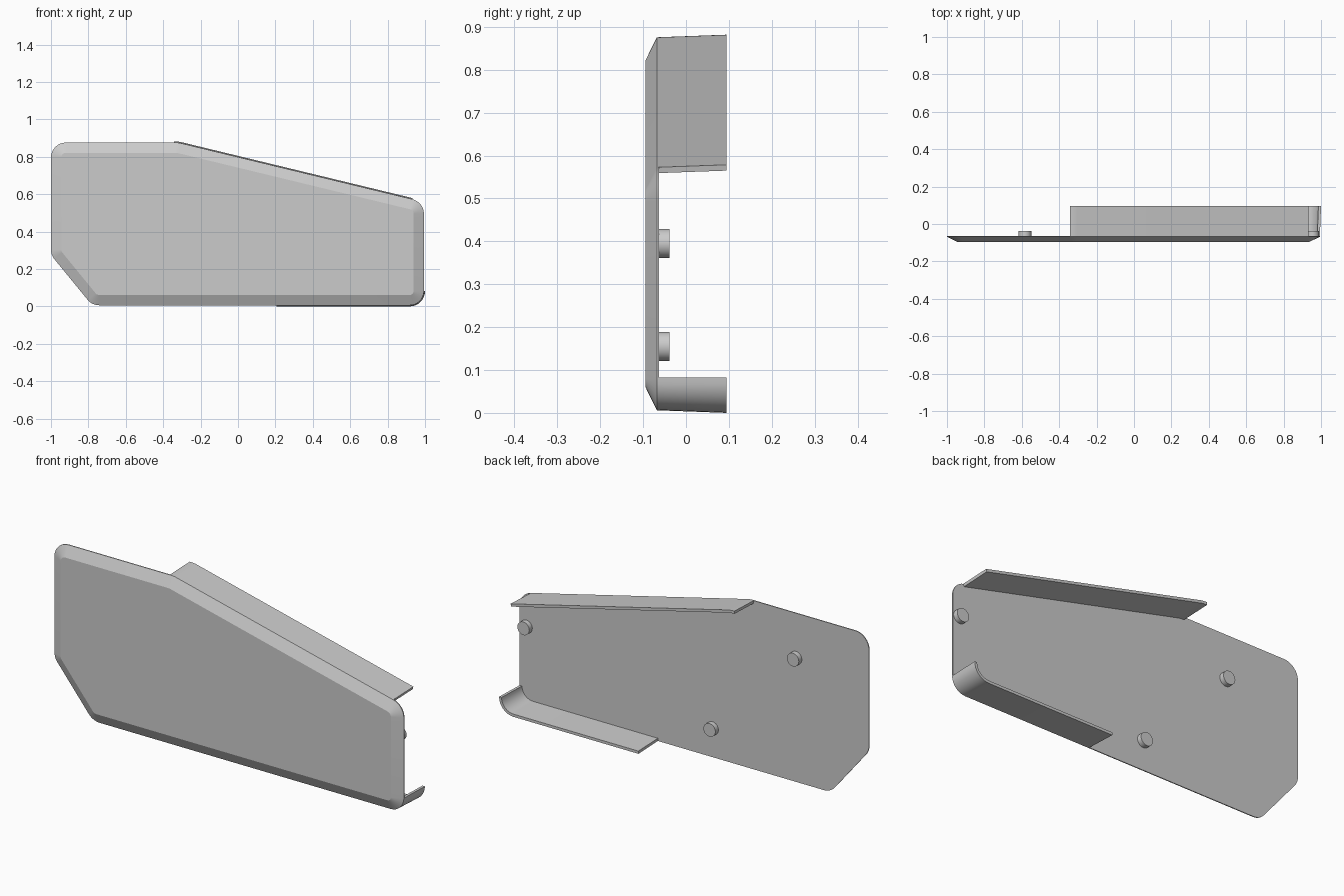
import bpy, bmesh, math
from mathutils import Vector

if "Cube" in bpy.data.objects:
    bpy.data.objects.remove(bpy.data.objects["Cube"])

# Plate outline (x, z), clockwise seen from the front, with corner radii
CORNERS = [(-1, .876, .08), (-.32, .876, .15), (.994, .558, .08),
           (.994, .006, .076), (-.78, .006, .08), (-1, .275, .08)]
BACK_Y = -.063
SEGS = 8


def corner(i, inset=0.0):
    """Points of one rounded corner, moved inwards by inset."""
    p0, p, p1 = (Vector(CORNERS[(i + k) % 6][:2]) for k in (-1, 0, 1))
    r = CORNERS[i][2]
    a, b = (p - p0).normalized(), (p1 - p).normalized()
    n0, n1 = Vector((a.y, -a.x)), Vector((b.y, -b.x))
    centre = p + (n0 + n1) * r / (1 + n0.dot(n1))
    return [centre - n0.slerp(n1, k / SEGS) * (r - inset) for k in range(SEGS + 1)]


def finish(name, bm):
    bmesh.ops.recalc_face_normals(bm, faces=bm.faces)
    mesh = bpy.data.meshes.new(name)
    bm.to_mesh(mesh)
    bm.free()
    ob = bpy.data.objects.new(name, mesh)
    bpy.context.collection.objects.link(ob)
    bpy.ops.object.select_all(action='DESELECT')
    ob.select_set(True)
    bpy.context.view_layer.objects.active = ob
    bpy.ops.object.shade_smooth_by_angle(angle=math.radians(15))
    return ob


def loft(name, path, sections, closed_path):
    """Skin the path at each (y, inset); a closed path is a solid slab,
    an open one a strip with a closed cross-section."""
    bm = bmesh.new()
    rows = [[bm.verts.new((p.x, y, p.y)) for p in path(inset)] for y, inset in sections]
    n, m = len(rows[0]), len(rows)
    for j in range(m - 1 if closed_path else m):
        for i in range(n if closed_path else n - 1):
            a, b = rows[j], rows[(j + 1) % m]
            k = (i + 1) % n
            bm.faces.new((a[i], a[k], b[k], b[i]))
    if closed_path:
        bm.faces.new(rows[0])
        bm.faces.new(rows[-1])
    else:
        bm.faces.new([r[0] for r in rows])
        bm.faces.new([r[-1] for r in rows])
    return finish(name, bm)


# Cover plate with chamfered front edge
loft("cover_plate", lambda d: [p for i in range(6) for p in corner(i, d)],
     [(-.095, .055), (-.068, 0), (BACK_Y, 0)], True)

# Slightly flared flanges following the outline
FLANGE = [(-.065, 0), (.095, -.006), (.095, .008), (-.065, .014)]
loft("top_flange",
     lambda d: [Vector((-.342, .876 - d))] + corner(1, d) + corner(2, d)[:1],
     FLANGE, False)
loft("bottom_flange",
     lambda d: corner(3, d) + [Vector((.205, .006 + d))],
     FLANGE, False)

# Mounting pegs on the back
for k, (x, z) in enumerate([(.955, .395), (-.583, .645), (-.107, .155)]):
    bm = bmesh.new()
    bmesh.ops.create_cone(bm, cap_ends=True, segments=32, radius1=.034, radius2=.034, depth=.03)
    ob = finish(f"mounting_peg_{k + 1}", bm)
    ob.rotation_euler.x = math.pi / 2
    ob.location = (x, BACK_Y + .01, z)
